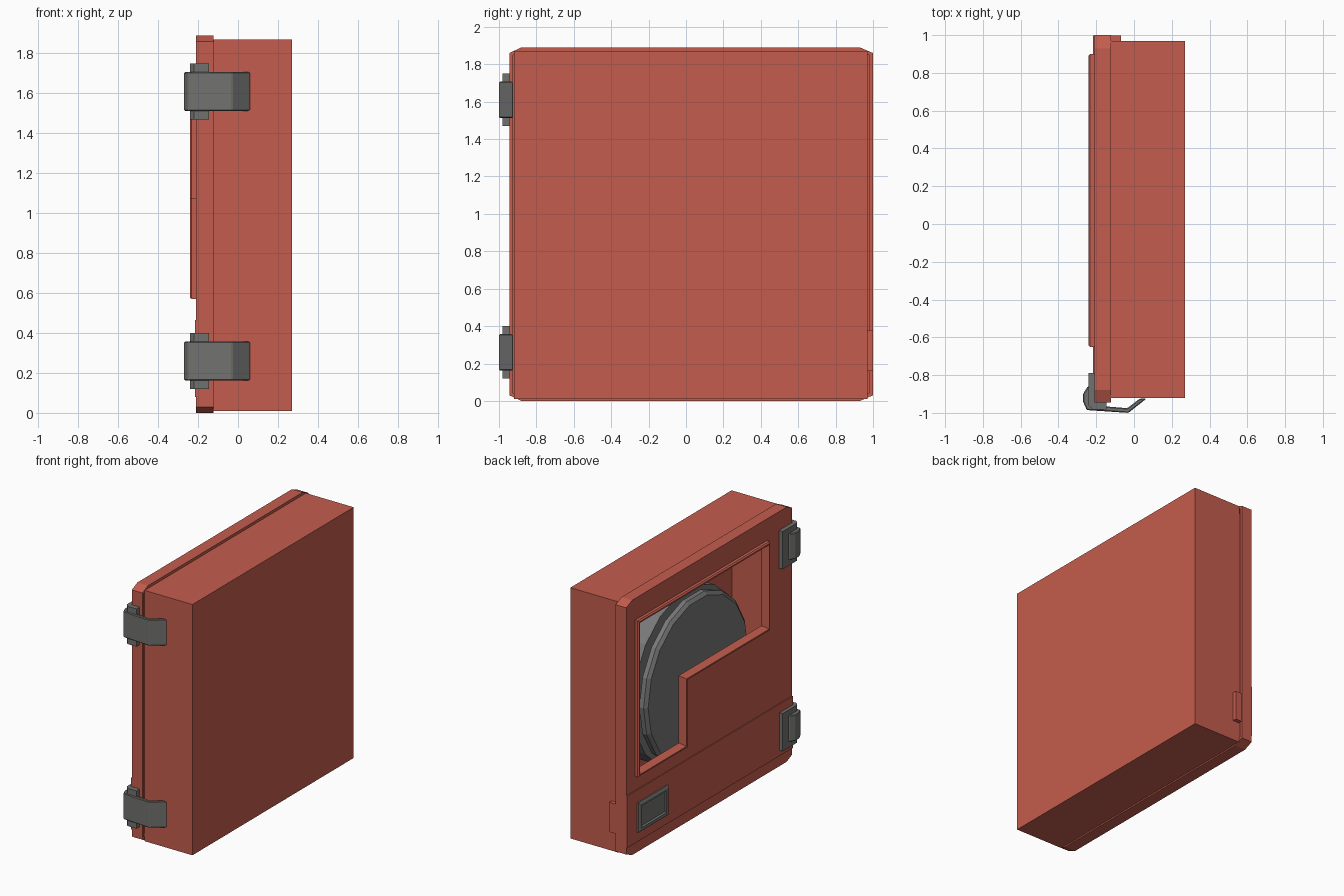
import bpy, bmesh, math
from mathutils import Vector

if "Cube" in bpy.data.objects:
    bpy.data.objects.remove(bpy.data.objects["Cube"])


def material(name, rgb):
    m = bpy.data.materials.new(name)
    m.diffuse_color = (*rgb, 1)
    m.use_nodes = True
    m.node_tree.nodes["Principled BSDF"].inputs["Base Color"].default_value = m.diffuse_color
    return m


RED = material("cabinet red", (0.55, 0.108, 0.075))
GREY = material("hardware grey", (0.165, 0.165, 0.162))
REEL = material("reel grey", (0.19, 0.19, 0.19))


def finish(name, bm, mat, bevel=0):
    bmesh.ops.recalc_face_normals(bm, faces=bm.faces)
    me = bpy.data.meshes.new(name)
    bm.to_mesh(me)
    bm.free()
    me.materials.append(mat)
    ob = bpy.data.objects.new(name, me)
    bpy.context.collection.objects.link(ob)
    if bevel:
        mod = ob.modifiers.new("bevel", 'BEVEL')
        mod.width, mod.segments = bevel, 1
    return ob


def stack(bm, loops, closed=True, start=True, end=True):
    """Bridge loops of equal length with quads, optionally capping the ends."""
    rings = [[bm.verts.new(p) for p in l] for l in loops]
    n = len(rings[0])
    for a, b in zip(rings, rings[1:]):
        for i in range(n):
            bm.faces.new((a[i], a[(i + 1) % n], b[(i + 1) % n], b[i]))
    if start:
        bm.faces.new(rings[0])
    if end:
        bm.faces.new(rings[-1])


def prism_x(name, pts, x0, x1, mat, bevel=0, end=True):
    bm = bmesh.new()
    stack(bm, [[(x, y, z) for y, z in pts] for x in (x0, x1)], end=end)
    return finish(name, bm, mat, bevel)


def prism_z(name, pts, z0, z1, mat, bevel=0):
    bm = bmesh.new()
    stack(bm, [[(x, y, z) for x, y in pts] for z in (z0, z1)])
    return finish(name, bm, mat, bevel)


def rect(a0, a1, b0, b1):
    return [(a0, b0), (a1, b0), (a1, b1), (a0, b1)]


def shell(ob, t):
    mod = ob.modifiers.new("shell", 'SOLIDIFY')
    mod.thickness, mod.offset = t, -1


def window(d):
    """L-shaped window outline, inset by d."""
    return [(0.9 - d, 1.73 - d), (-0.65 + d, 1.73 - d), (-0.65 + d, 1.07 + d),
            (0.32 + d, 1.07 + d), (0.32 + d, 0.57 + d), (0.9 - d, 0.57 + d)]


# cabinet body: thin box open towards the door
body = prism_x("cabinet_body", rect(-0.92, 0.97, 0.01, 1.87), 0.27, -0.125, RED, end=False)
shell(body, 0.02)

# door: shallow tray with chamfered corners and an L-shaped opening
outline = [(-0.88, 0), (0.93, 0), (1.0, 0.03), (1.0, 1.86), (0.93, 1.89),
           (-0.88, 1.89), (-0.945, 1.86), (-0.945, 0.03)]
door = prism_x("door", outline, -0.21, -0.122, RED, end=False)
shell(door, 0.022)
cutter = prism_x("window_cutter", window(0.03), -0.4, -0.15, RED)
cutter.hide_render = True
cutter.hide_viewport = True
cut = door.modifiers.new("opening", 'BOOLEAN')
cut.object, cut.operation, cut.solver = cutter, 'DIFFERENCE', 'EXACT'

# raised window frame
bm = bmesh.new()
stack(bm, [[(x, y, z) for y, z in window(d)] for d, x in
           ((0, -0.205), (0, -0.232), (0.008, -0.241), (0.018, -0.241), (0.035, -0.2), (0.035, -0.188))],
      start=False, end=False)
finish("window_frame", bm, RED)

# lower door panel and the side tab by the latch
prism_x("lower_panel", rect(-0.943, 0.998, 0.08, 0.465), -0.216, -0.2, RED)
prism_x("latch_tab", rect(0.965, 0.999, 0.16, 0.38), -0.125, -0.07, RED)

# latch: plate with a recessed centre
bm = bmesh.new()
stack(bm, [[(x, y, z) for y, z in rect(0.53 + d, 0.88 - d, 0.15 + d, 0.37 - d)]
           for d, x in ((0, -0.212), (0, -0.226), (0.012, -0.234), (0.03, -0.234), (0.036, -0.222))],
      start=False)
finish("latch", bm, GREY)

# clamps on the hinge side
lever = [(-0.245, -0.86), (-0.27, -0.90), (-0.27, -0.94), (-0.25, -0.985), (-0.03, -1.0),
         (0.065, -0.925), (0.03, -0.925), (-0.035, -0.975), (-0.22, -0.96), (-0.235, -0.86)]
bracket = [(-0.24, -0.79), (-0.24, -0.96), (-0.22, -0.982), (-0.145, -0.982),
           (-0.145, -0.944), (-0.209, -0.944), (-0.209, -0.79)]
for label, zc in (("lower", 0.26), ("upper", 1.61)):
    prism_z(label + "_clamp_bracket", bracket, zc - 0.14, zc + 0.14, GREY)
    prism_z(label + "_clamp_lever", lever, zc - 0.097, zc + 0.097, GREY, 0.008)

# hose reel: lathed drum with front flange, groove and rear flange
N = 18
bm = bmesh.new()
profile = [(-0.12, 0.585), (-0.10, 0.61), (-0.065, 0.61), (-0.065, 0.55),
           (-0.03, 0.55), (-0.03, 0.635), (0.24, 0.635)]
stack(bm, [[(x, 0.03 + r * math.cos(2 * math.pi * i / N), 0.945 + r * math.sin(2 * math.pi * i / N))
            for i in range(N)] for x, r in profile])
finish("hose_reel", bm, REEL)
